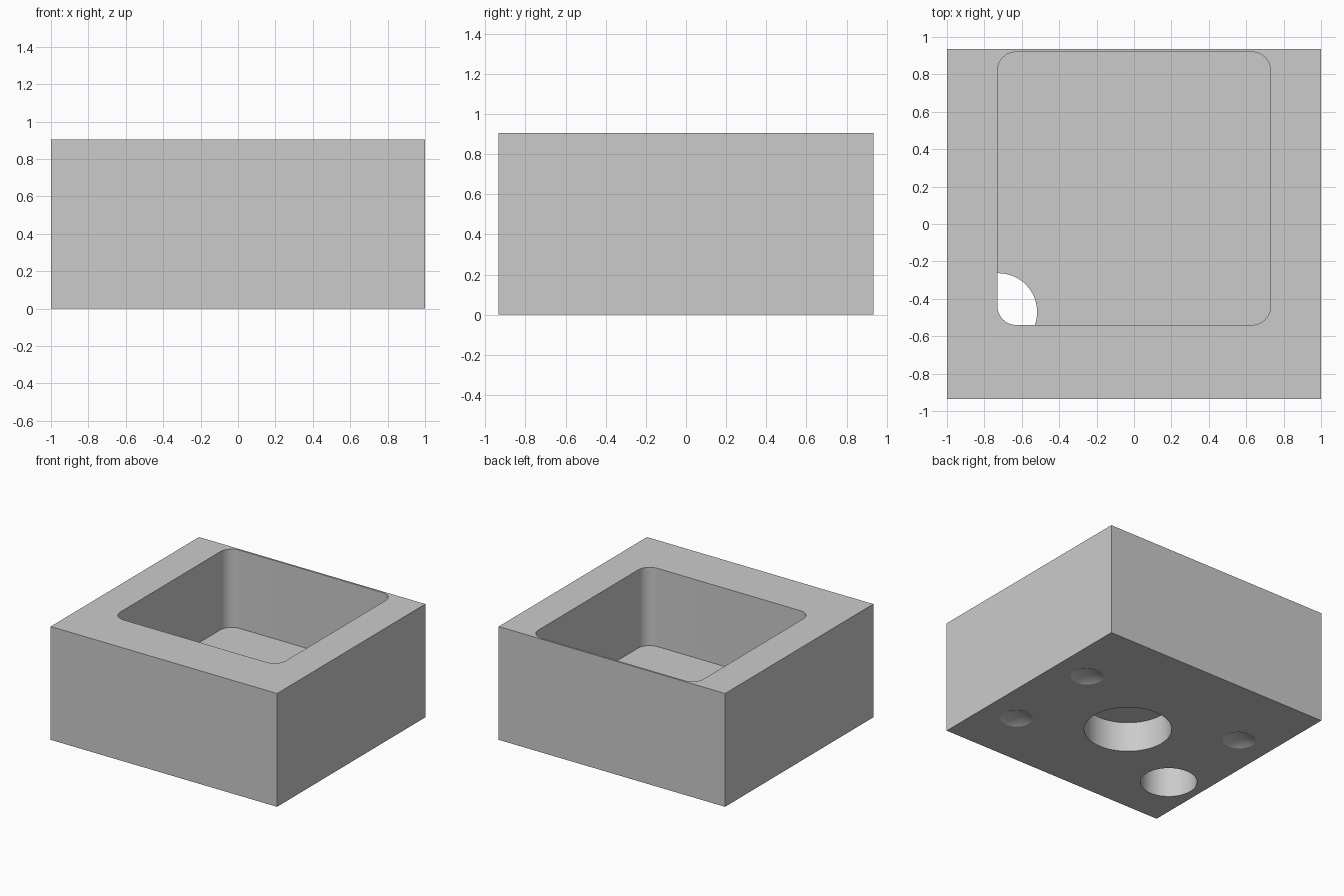
import bpy
import math

default = bpy.data.objects.get("Cube")
if default:
    bpy.data.objects.remove(default, do_unlink=True)

WIDTH, DEPTH, HEIGHT = 2.0, 1.87, 0.905
FLOOR = 0.28
HOLE_X, HOLE_Y, HOLE_SPAN = 0.725, -0.07, 0.4   # layout of the underside holes

grey = bpy.data.materials.new("plain grey")
grey.use_nodes = True
grey.diffuse_color = (0.6, 0.6, 0.6, 1)
grey.node_tree.nodes["Principled BSDF"].inputs["Base Color"].default_value = (0.6, 0.6, 0.6, 1)


def box(name, size, center):
    bpy.ops.mesh.primitive_cube_add(size=1, location=center)
    obj = bpy.context.object
    obj.name = name
    obj.scale = size
    bpy.ops.object.transform_apply(location=False, rotation=False, scale=True)
    obj.data.materials.append(grey)
    return obj


def round_cutter(name, x, y, low, high, r_low, r_high, sides=64):
    bpy.ops.mesh.primitive_cone_add(vertices=sides, radius1=r_low, radius2=r_high,
                                    depth=high - low, location=(x, y, (low + high) / 2))
    obj = bpy.context.object
    obj.name = name
    obj.data.materials.append(grey)
    return obj


def apply_modifier(obj, mod):
    bpy.context.view_layer.objects.active = obj
    bpy.ops.object.modifier_apply(modifier=mod.name)


# Solid block
block = box("block", (WIDTH, DEPTH, HEIGHT), (0, 0, HEIGHT / 2))

# Deep pocket from above, with rounded upright corners
pocket_top = HEIGHT + 0.1
pocket = box("pocket_cutter", (1.46, 1.46, pocket_top - FLOOR),
             (0, 0.19, (pocket_top + FLOOR) / 2))
weights = pocket.data.attributes.new("bevel_weight_edge", "FLOAT", "EDGE")
for edge in pocket.data.edges:
    a, b = (pocket.data.vertices[i].co for i in edge.vertices)
    weights.data[edge.index].value = 1.0 if abs(a.z - b.z) > 0.1 else 0.0
bevel = pocket.modifiers.new("corners", "BEVEL")
bevel.limit_method = "WEIGHT"
bevel.width = 0.1
bevel.segments = 12
apply_modifier(pocket, bevel)

# Underside: blind centre bore, corner hole into the pocket, three conical dimples
cutters = [pocket,
           round_cutter("centre_bore_cutter", 0, HOLE_Y, -0.1, 0.24, 0.32, 0.32),
           round_cutter("corner_hole_cutter", -HOLE_X, HOLE_Y - HOLE_SPAN,
                        -0.1, FLOOR + 0.003, 0.207, 0.207)]
tip, radius, below = 0.055, 0.12, 0.02
wide = radius * (tip + below) / tip
for sx, sy in ((1, 1), (1, -1), (-1, 1)):
    cutters.append(round_cutter("dimple_cutter", sx * HOLE_X, HOLE_Y + sy * HOLE_SPAN,
                                -below, tip, wide, 0, 32))

for cutter in cutters:
    cut = block.modifiers.new("cut", "BOOLEAN")
    cut.operation = "DIFFERENCE"
    cut.solver = "EXACT"
    cut.object = cutter
    apply_modifier(block, cut)
    bpy.data.objects.remove(cutter, do_unlink=True)

# Smooth the round walls, keep the edges sharp
bpy.ops.object.select_all(action="DESELECT")
block.select_set(True)
bpy.context.view_layer.objects.active = block
bpy.ops.object.shade_smooth_by_angle(angle=math.radians(20))
